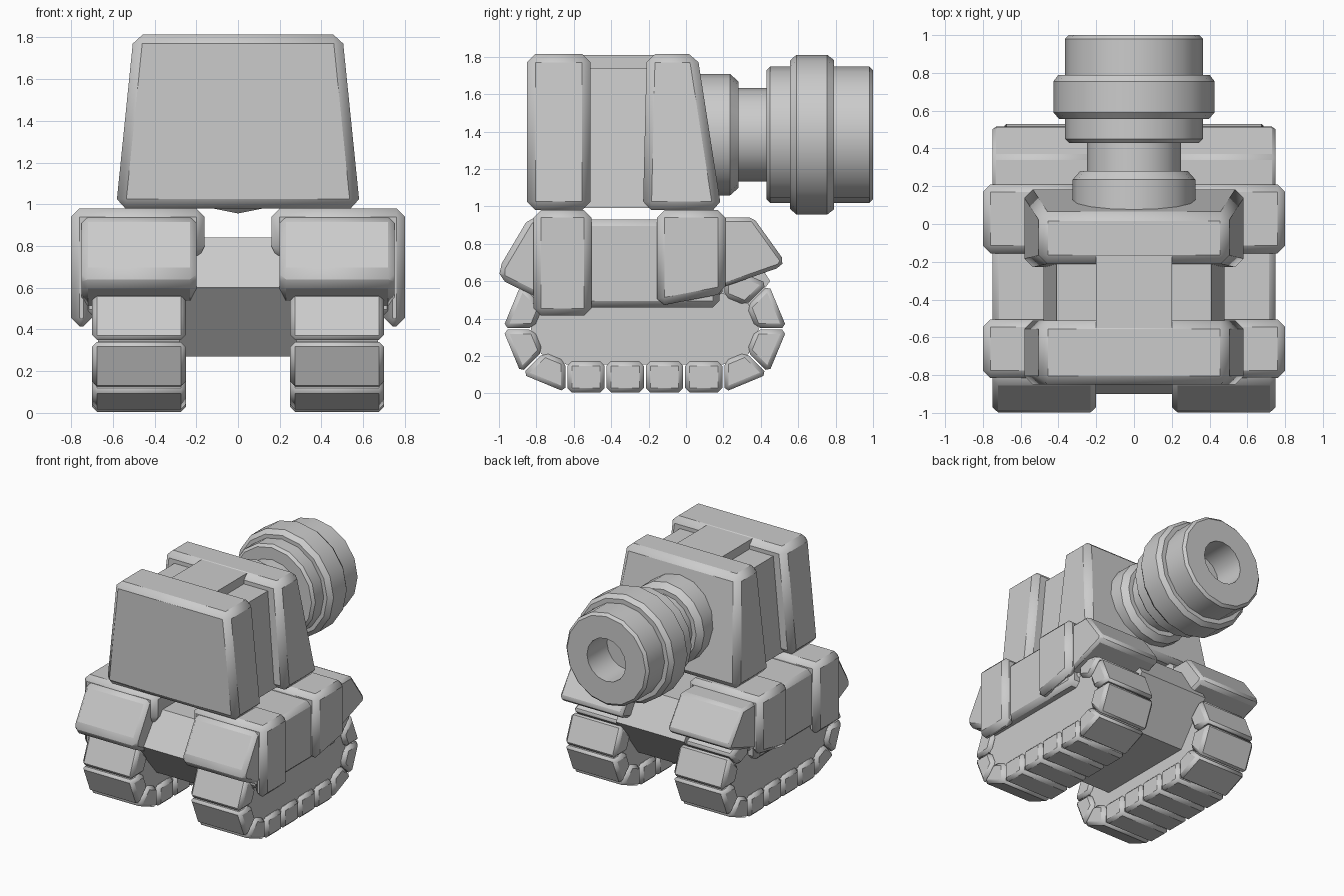
import bpy, bmesh, math
from mathutils import Vector

cube = bpy.data.objects.get("Cube")
if cube:
    bpy.data.objects.remove(cube, do_unlink=True)

GREY = (0.6, 0.6, 0.6, 1.0)
mat = bpy.data.materials.new("plain_grey")
mat.use_nodes = True
mat.diffuse_color = GREY
mat.node_tree.nodes["Principled BSDF"].inputs["Base Color"].default_value = GREY


def finish(name, bm, bevel=0.0, mirror=False):
    bmesh.ops.recalc_face_normals(bm, faces=bm.faces[:])
    mesh = bpy.data.meshes.new(name)
    bm.to_mesh(mesh)
    bm.free()
    mesh.materials.append(mat)
    obj = bpy.data.objects.new(name, mesh)
    bpy.context.collection.objects.link(obj)
    if bevel:
        mod = obj.modifiers.new("edge_bevel", "BEVEL")
        mod.width = bevel
        mod.segments = 1
        mod.limit_method = "ANGLE"
        mod.angle_limit = math.radians(28)
    if mirror:
        obj.modifiers.new("mirror", "MIRROR")
    bpy.ops.object.select_all(action="DESELECT")
    obj.select_set(True)
    bpy.context.view_layer.objects.active = obj
    bpy.ops.object.shade_smooth_by_angle(angle=math.radians(30))
    return obj


def prism(name, profile, axis, lo, hi, bevel=0.0, mirror=False, adjust=None):
    """Extrude a (y, z) profile along x, or an (x, z) profile along y."""
    bm = bmesh.new()
    rings = []
    for d in (lo, hi):
        rings.append([bm.verts.new((d, a, z) if axis == "x" else (a, d, z))
                      for a, z in profile])
    n = len(profile)
    bm.faces.new(rings[0])
    bm.faces.new(rings[1])
    for i in range(n):
        j = (i + 1) % n
        bm.faces.new((rings[0][i], rings[0][j], rings[1][j], rings[1][i]))
    if adjust:
        for v in bm.verts:
            adjust(v.co)
    return finish(name, bm, bevel, mirror)


def trapezoid(bottom, top, z0, z1):
    return [(-bottom, z0), (bottom, z0), (top, z1), (-top, z1)]


# Turret: two armour slabs, a recessed middle block and a top spine
def lean_back(co):
    if co.z > 1.5:
        co.y += -0.13 if co.y > 0 else 0.02


slab = trapezoid(0.585, 0.5, 0.98, 1.815)
prism("turret_front_slab", slab, "y", -0.85, -0.51, 0.045)
prism("turret_back_slab", slab, "y", -0.23, 0.19, 0.045, adjust=lean_back)
prism("turret_middle", trapezoid(0.48, 0.41, 0.99, 1.74), "y", -0.56, -0.16)
prism("turret_spine", trapezoid(0.2, 0.2, 1.2, 1.81), "y", -0.6, -0.12)

# Cannon: one turned profile (y, radius) ending in a hollow bore
PROFILE = [(0.0, 0.325), (0.235, 0.325), (0.28, 0.285), (0.28, 0.25),
           (0.43, 0.25), (0.43, 0.345), (0.45, 0.365), (0.555, 0.365),
           (0.555, 0.395), (0.59, 0.427), (0.755, 0.427), (0.79, 0.4),
           (0.79, 0.365), (0.98, 0.365), (1.0, 0.345), (1.0, 0.17), (0.75, 0.17)]
SIDES = 16
bm = bmesh.new()
rings = []
for y, r in PROFILE:
    angles = [2 * math.pi * i / SIDES for i in range(SIDES)]
    rings.append([bm.verts.new((r * math.cos(a), y, 1.383 + r * math.sin(a)))
                  for a in angles])
for a, b in zip(rings, rings[1:]):
    for i in range(SIDES):
        j = (i + 1) % SIDES
        bm.faces.new((a[i], a[j], b[j], b[i]))
bm.faces.new(rings[0])
bm.faces.new(rings[-1])
finish("cannon", bm)

# Hull between the tracks
prism("hull", [(-0.72, 0.84), (-0.9, 0.6), (-0.62, 0.27), (0.2, 0.27),
               (0.45, 0.6), (0.3, 0.84)], "x", -0.3, 0.3)

# Fenders with sloped ends
prism("fender_body", [(-0.8, 0.46), (0.18, 0.46), (0.18, 0.93), (-0.8, 0.93)],
      "x", 0.2, 0.75, 0.035, True)
prism("fender_front", [(-0.75, 0.94), (-0.84, 0.94), (-1.0, 0.67),
                       (-0.995, 0.61), (-0.75, 0.49)], "x", 0.2, 0.75, 0.035, True)
prism("fender_back", [(0.12, 0.94), (0.36, 0.94), (0.525, 0.71),
                      (0.505, 0.675), (0.12, 0.54)], "x", 0.2, 0.75, 0.035, True)

# Straps hooked over the fenders
def slant_bottom(co):
    if co.z < 0.5:
        co.z += 0.12 if co.y > 0 else 0.05


STRAP = [(0.16, 0.98), (0.8, 0.98), (0.8, 0.415), (0.7, 0.415),
         (0.7, 0.72), (0.2, 0.72), (0.16, 0.8)]
prism("front_strap", STRAP, "y", -0.815, -0.505, 0.04, True)
prism("back_strap", STRAP, "y", -0.155, 0.21, 0.04, True, slant_bottom)

# Tracks: wedge links around two wheel centres, straight links between
MID, OUTER, INNER = 0.345, 0.345, 0.17
FRONT, BACK = -0.64, 0.2


def link(points):
    c = sum((Vector(p) for p in points), Vector((0, 0))) / 4
    pts = [c + (Vector(p) - c) * 0.95 for p in points]
    prism("track_link", pts, "x", 0.25, 0.7, 0.024, True)


def polar(centre, r, a):
    return (centre + r * math.cos(a), MID + r * math.sin(a))


for centre, start in ((FRONT, math.pi / 2), (BACK, -math.pi / 2)):
    for k in range(4):
        a = start + k * math.pi / 4
        b = a + math.pi / 4
        link([polar(centre, OUTER, a), polar(centre, OUTER, b),
              polar(centre, INNER, b), polar(centre, INNER, a)])
step = (BACK - FRONT) / 4
for k in range(4):
    y0 = FRONT + k * step
    for side in (-1, 1):
        z0, z1 = MID + side * OUTER, MID + side * INNER
        link([(y0, z0), (y0 + step, z0), (y0 + step, z1), (y0, z1)])

# Side plates filling each track loop
plate = [polar(BACK, 0.19, math.radians(a)) for a in range(-90, 91, 45)]
plate += [polar(FRONT, 0.19, math.radians(a)) for a in range(90, 271, 45)]
prism("track_plate", plate, "x", 0.28, 0.67, 0.0, True)
